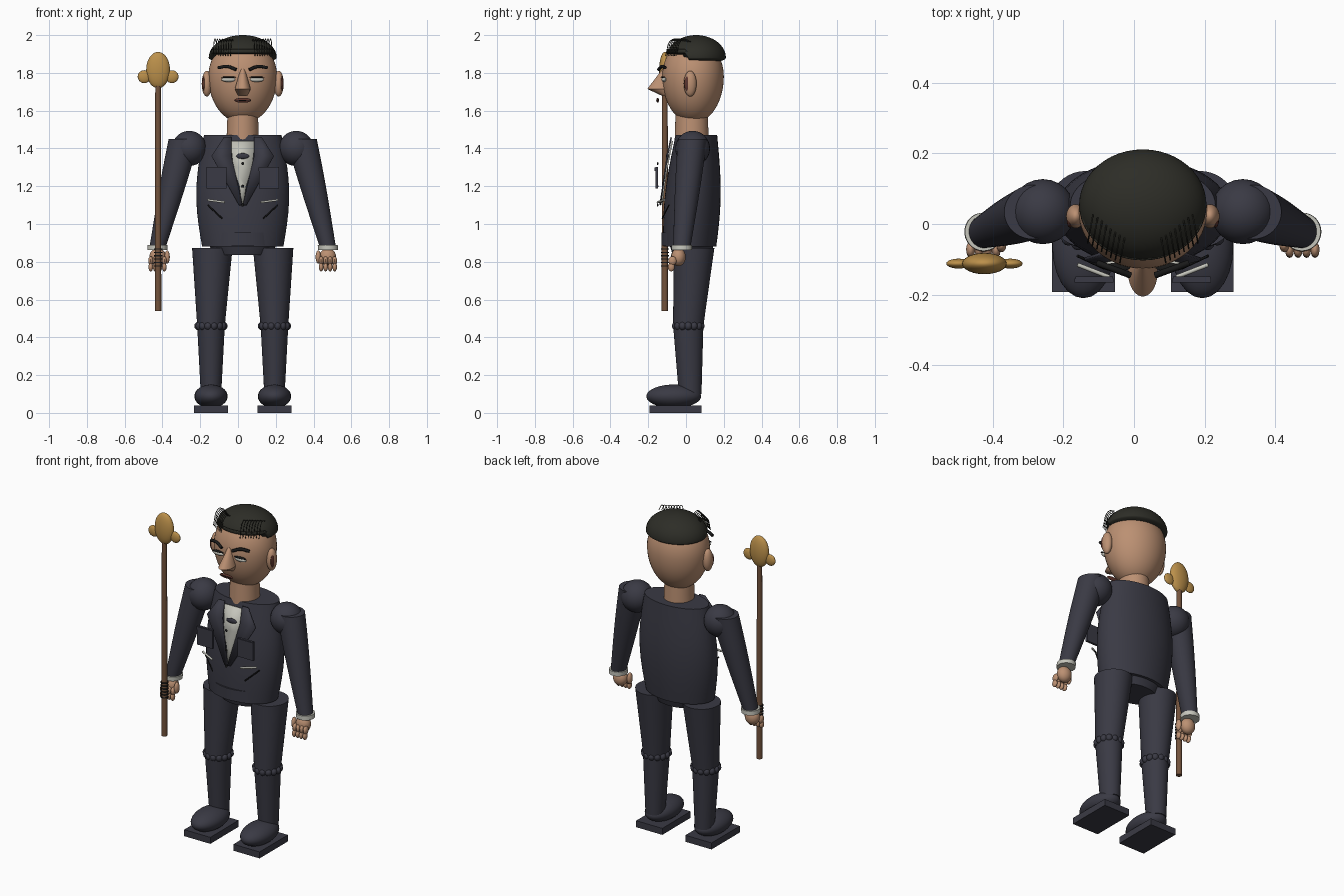
import bpy, bmesh, math
from mathutils import Vector

if "Cube" in bpy.data.objects:
    bpy.data.objects.remove(bpy.data.objects["Cube"])


def material(name, red, green, blue):
    colour = (red, green, blue, 1)
    made = bpy.data.materials.new(name)
    made.use_nodes = True
    made.diffuse_color = colour
    made.node_tree.nodes["Principled BSDF"].inputs["Base Color"].default_value = colour
    return made


SUIT = material("charcoal suit", .042, .042, .058)
SKIN = material("tan skin", .5, .28, .17)
HAIR = material("dark hair", .026, .026, .02)
WHITE = material("off white cloth", .56, .56, .5)
WOOD = material("brown wood", .17, .085, .045)
GOLD = material("gold", .5, .28, .07)
LIPS = material("dark lips", .11, .035, .025)
BLACK = material("black", .01, .01, .01)


def finish(bm, name, mat):
    bmesh.ops.recalc_face_normals(bm, faces=bm.faces)
    mesh = bpy.data.meshes.new(name)
    bm.to_mesh(mesh)
    bm.free()
    mesh.materials.append(mat)
    part = bpy.data.objects.new(name, mesh)
    bpy.context.collection.objects.link(part)
    bpy.ops.object.select_all(action='DESELECT')
    bpy.context.view_layer.objects.active = part
    part.select_set(True)
    bpy.ops.object.shade_smooth_by_angle(angle=math.radians(45))
    return part


def section(low, high, bulge, t):
    """Centre and radii part way along a swelling column."""
    centre = Vector(low[0]).lerp(Vector(high[0]), t)
    radii = Vector(low[1]).lerp(Vector(high[1]), t)
    return centre, radii * (1 + bulge * math.sin(math.pi * t))


def column(name, mat, low, high, bulge=0, sides=40, steps=10):
    """Level ellipses from low to high, each end being (centre, radii)."""
    bm = bmesh.new()
    loops = []
    for step in range(steps + 1):
        centre, radii = section(low, high, bulge, step / steps)
        loop = []
        for i in range(sides):
            turn = math.tau * i / sides
            offset = Vector((radii.x * math.cos(turn), radii.y * math.sin(turn), 0))
            loop.append(bm.verts.new(centre + offset))
        loops.append(loop)
    for below, above in zip(loops, loops[1:]):
        for i in range(sides):
            bm.faces.new((below[i - 1], below[i], above[i], above[i - 1]))
    bm.faces.new(loops[0])
    bm.faces.new(loops[-1])
    return finish(bm, name, mat)


def ball(name, mat, centre, size, under=1, sides=24):
    """Ellipsoid whose lower half is stretched by under."""
    bm = bmesh.new()
    bmesh.ops.create_uvsphere(bm, u_segments=sides, v_segments=sides, radius=1)
    for vert in bm.verts:
        if vert.co.z < 0:
            vert.co.z *= under
    bmesh.ops.scale(bm, vec=size, verts=bm.verts)
    bmesh.ops.translate(bm, vec=centre, verts=bm.verts)
    return finish(bm, name, mat)


def box(name, mat, centre, size):
    bm = bmesh.new()
    bmesh.ops.create_cube(bm, size=1)
    bmesh.ops.scale(bm, vec=size, verts=bm.verts)
    bmesh.ops.translate(bm, vec=centre, verts=bm.verts)
    return finish(bm, name, mat)


def arc(name, mat, start, end, rise, radius):
    """Thin tube between two points, lifted in the middle."""
    curve = bpy.data.curves.new(name, 'CURVE')
    curve.dimensions = '3D'
    curve.bevel_depth = radius
    curve.bevel_resolution = 1
    curve.use_fill_caps = True
    middle = (Vector(start) + Vector(end)) / 2 + Vector((0, 0, rise))
    spline = curve.splines.new('BEZIER')
    spline.bezier_points.add(2)
    for knot, point in zip(spline.bezier_points, (start, middle, end)):
        knot.co = point
        knot.handle_left_type = knot.handle_right_type = 'AUTO'
    curve.materials.append(mat)
    bpy.context.collection.objects.link(bpy.data.objects.new(name, curve))


# Body centre line, jacket body and hips
MID = .025
WAIST = ((MID, .02, .88), (.215, .14))
COLLAR = ((MID, .055, 1.47), (.205, .11))
SWELL = .17
column("jacket_body", SUIT, WAIST, COLLAR, SWELL, sides=56)
column("hips", SUIT, ((MID, .03, .835), (.14, .1)), ((MID, .03, .9), (.19, .12)))
column("jacket_hem", SUIT, ((MID, .01, .885), (.185, .14)), ((MID, .01, .955), (.185, .14)), steps=1)


def chest(z):
    bottom, top = WAIST[0][2], COLLAR[0][2]
    centre, radii = section(WAIST, COLLAR, SWELL, (z - bottom) / (top - bottom))
    return centre.y - radii.y


def plate(name, mat, rows, side, lift):
    """Thin cloth over the chest, rows of (height, inner edge, outer edge)."""
    bm = bmesh.new()
    pairs = []
    for z, inner, outer in rows:
        pairs.append([bm.verts.new((MID + side * u, chest(z) - lift, z)) for u in (inner, outer)])
    for above, below in zip(pairs, pairs[1:]):
        bm.faces.new((above[0], above[1], below[1], below[0]))
    part = finish(bm, name, mat)
    part.modifiers.new("thickness", 'SOLIDIFY').thickness = .008


# Shirt front, bow and buttons
shirt = ((1.44, .065), (1.3, .05), (1.2, .018), (1.1, .004))
plate("shirt_front", WHITE, [(z, -half, half) for z, half in shirt], 1, .015)
ball("bow_tie", SUIT, (MID, chest(1.36) - .02, 1.36), (.035, .008, .015))
for height in (1.32, 1.2, 1.1):
    ball("button", BLACK, (MID, -.15, height), (.008, .004, .008), sides=12)

# Neck, head, nose and mouth
column("neck", SKIN, ((MID, .03, 1.44), (.086, .09)), ((MID, .03, 1.6), (.08, .085)))
ball("head", SKIN, (MID, .037, 1.78), (.182, .163, .205), under=1.2, sides=48)
nose_tip = ((MID, -.135, 1.715), (.042, .07))
column("nose_bridge", SKIN, nose_tip, ((MID, -.11, 1.82), (.012, .015)))
column("nose_base", SKIN, ((MID, -.1, 1.68), (.025, .03)), nose_tip)
ball("mouth", LIPS, (MID, -.15, 1.655), (.045, .007, .013))
ball("mouth_line", BLACK, (MID, -.155, 1.655), (.04, .004, .003))

# Cropped hair, its rim raised at the front
hair = ball("hair", HAIR, (MID, .054, 1.88), (.18, .157, .12), under=.25, sides=48)
for vert in hair.data.vertices:
    if vert.co.z < 1.9 and vert.co.y < 0:
        vert.co.z += .03

for side, label in ((-1, "right_"), (1, "left_")):
    def spot(out, y, z):
        return MID + side * out, y, z

    # Ear, eye and brow
    ball(label + "ear", SKIN, spot(.19, .022, 1.743), (.027, .034, .068))
    ball(label + "ear_hollow", LIPS, spot(.206, .01, 1.743), (.009, .02, .04))
    ball(label + "eye", WHITE, spot(.075, -.117, 1.765), (.038, .013, .013))
    ball(label + "eyelid", BLACK, spot(.075, -.122, 1.777), (.04, .012, .004))
    arc(label + "brow", BLACK, spot(.035, -.145, 1.817), spot(.13, -.11, 1.827), .012, .009)

    # Loose strands over the temple
    for strand in range(8):
        out = .05 + strand * .013
        y = strand * .008 - .11
        arc(label + "strand", HAIR, spot(out, y + .08, 1.965), spot(out + .015, y, 1.89), .05, .0022)

    # Lapel and pockets
    plate(label + "lapel", SUIT, ((1.46, .06, .1), (1.36, .06, .165), (1.1, 0, .02)), side, .025)
    box(label + "chest_pocket", SUIT, spot(.138, -.155, 1.245), (.106, .014, .115))
    box(label + "pocket_flap", SUIT, spot(.138, -.16, 1.29), (.11, .012, .02))
    arc(label + "pocket_trim", WHITE, spot(.095, -.15, 1.115), spot(.185, -.115, 1.127), 0, .006)
    arc(label + "pocket_slit", BLACK, spot(.11, -.125, 1.03), spot(.185, -.09, 1.1), 0, .004)

    # Arm and cuff
    ball(label + "shoulder", SUIT, spot(.283, .035, 1.4), (.092, .092, .093))
    wrist = (spot(.45, -.022, .88), (.043, .046))
    column(label + "arm", SUIT, wrist, (spot(.31, .034, 1.45), (.082, .077)), .06)
    cuff = (.053, .054)
    column(label + "cuff", WHITE, (spot(.452, -.022, .862), cuff), (spot(.45, -.022, .888), cuff), steps=1)

    # Hand with curled fingers
    ball(label + "palm", SKIN, spot(.45, -.04, .825), (.044, .038, .048))
    ball(label + "thumb", SKIN, spot(.4, -.06, .825), (.014, .02, .035), sides=12)
    for finger in range(4):
        out = .415 + finger * .024
        ball(label + "knuckle", SKIN, spot(out, -.072, .805), (.013, .022, .024), sides=12)
        ball(label + "fingertip", SKIN, spot(out, -.078, .772), (.012, .018, .023), sides=12)

    # Leg with gathered knee
    knee = (spot(.168, .012, .46), (.073, .08))
    column(label + "thigh", SUIT, knee, (spot(.161, .042, .872), (.107, .108)))
    column(label + "shin", SUIT, (spot(.168, .022, .1), (.054, .06)), knee)
    for fold in range(14):
        turn = math.tau * fold / 14
        place = Vector(knee[0]) + Vector((math.cos(turn), math.sin(turn), 0)) * .068
        ball(label + "knee_gather", SUIT, place, (.02, .02, .022), sides=12)

    # Shoe
    ball(label + "shoe", SUIT, spot(.168, -.065, .088), (.088, .145, .062))
    box(label + "sole", SUIT, spot(.168, -.055, .02), (.178, .275, .04))


# Staff with lobed finial and grip binding
def pole(z, out=0):
    return out - .423, -.112, z


column("staff", WOOD, (pole(.54), (.017, .017)), (pole(1.75), (.015, .015)), sides=20, steps=1)
ball("finial", GOLD, pole(1.815), (.063, .03, .096))
for side in (-1, 1):
    ball("finial_lobe", GOLD, pole(1.78, side * .073), (.035, .014, .034))
for turn in range(6):
    height = .775 + turn * .018
    ring = (.023, .021)
    column("grip_binding", BLACK, (pole(height), ring), (pole(height + .006), ring), sides=16, steps=1)
